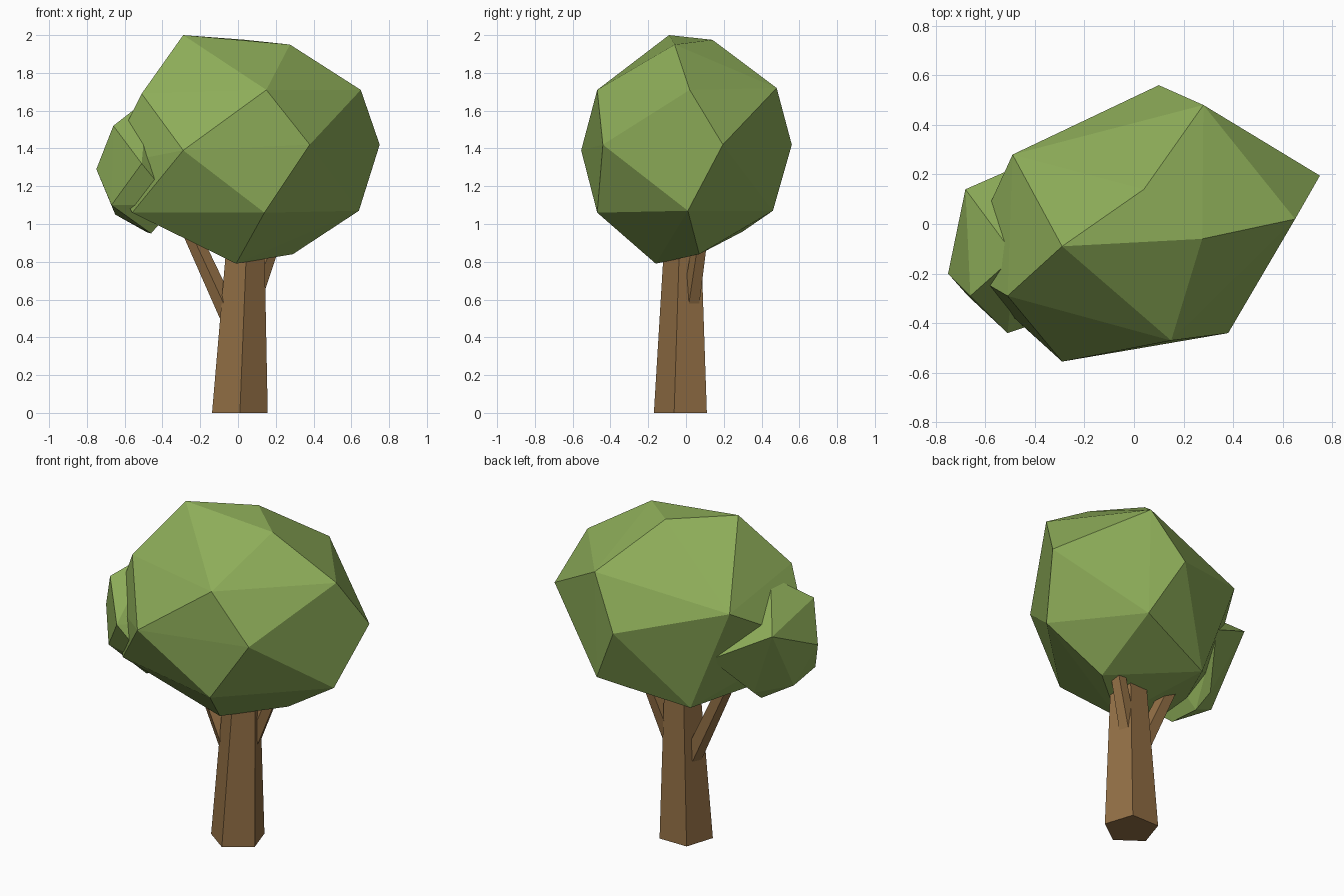
import bpy, bmesh, math
from mathutils import Vector

if "Cube" in bpy.data.objects:
    bpy.data.objects.remove(bpy.data.objects["Cube"])


def material(name, color):
    m = bpy.data.materials.new(name)
    m.diffuse_color = (*color, 1)
    m.use_nodes = True
    m.node_tree.nodes["Principled BSDF"].inputs["Base Color"].default_value = m.diffuse_color
    return m


LEAF = material("leaf_green", (0.27, 0.42, 0.10))
BARK = material("bark_brown", (0.29, 0.16, 0.06))


def finish(bm, name, mat):
    bmesh.ops.recalc_face_normals(bm, faces=bm.faces)
    me = bpy.data.meshes.new(name)
    bm.to_mesh(me)
    bm.free()
    me.materials.append(mat)
    ob = bpy.data.objects.new(name, me)
    bpy.context.collection.objects.link(ob)
    return ob


def faceted_clump(name, points):
    """Low-poly leaf clump: convex hull of its corner points."""
    bm = bmesh.new()
    for p in points:
        bm.verts.new(p)
    res = bmesh.ops.convex_hull(bm, input=bm.verts)
    loose = [v for v in bm.verts if not v.link_faces]
    bmesh.ops.delete(bm, geom=loose, context='VERTS')
    return finish(bm, name, LEAF)


def limb(name, start, end, r1, r2, sides=5, turn=0.0, flat=False):
    """Tapered limb; flat keeps the end rings horizontal."""
    a, b = Vector(start), Vector(end)
    rot = Vector((0, 0, 1)).rotation_difference(b - a)
    bm = bmesh.new()
    rings = []
    for c, r, t in ((a, r1, 0), (b, r2, turn)):
        ring = []
        for i in range(sides):
            ang = -math.pi / 2 + t + i * math.tau / sides
            v = Vector((r * math.cos(ang), r * math.sin(ang), 0))
            ring.append(bm.verts.new(c + (v if flat else rot @ v)))
        rings.append(ring)
    lo, hi = rings
    for i in range(sides):
        j = (i + 1) % sides
        bm.faces.new((lo[i], lo[j], hi[j], hi[i]))
    bm.faces.new(lo[::-1])
    bm.faces.new(hi)
    return finish(bm, name, BARK)


# Main crown
faceted_clump("crown", [
    (-.29, -.09, 2.0), (.04, .14, 1.975), (.275, -.06, 1.95),
    (.28, .48, 1.72), (.15, -.47, 1.71), (.65, .02, 1.71),
    (-.51, -.29, 1.69), (-.49, .28, 1.59),
    (-.29, -.555, 1.39), (.38, -.44, 1.42), (.75, .195, 1.42),
    (.10, .56, 1.42), (-.70, -.18, 1.31),
    (.14, -.47, 1.06), (.64, .01, 1.07), (.28, .46, 1.07),
    (-.56, -.31, 1.06), (-.24, .30, .96),
    (-.01, -.16, .79), (.29, .07, .84)])

# Small side clump
faceted_clump("side_clump", [
    (-.48, -.13, 1.66), (-.66, -.29, 1.52), (-.68, .14, 1.45),
    (-.75, -.20, 1.29), (-.51, -.44, 1.32), (-.36, .28, 1.28),
    (-.67, -.29, 1.10), (-.33, -.38, 1.10), (-.65, -.11, 1.05),
    (-.50, .06, 1.03), (-.46, -.22, .95), (-.48, -.04, .955),
    (-.2, -.1, 1.3)])

# Trunk and branches
limb("trunk", (.01, -.015, 0), (.04, -.01, 1.0), .155, .10, turn=.1, flat=True)
limb("left_branch", (-.03, -.01, .48), (-.27, -.01, 1.0), .055, .045)
limb("right_branch", (.07, .03, .58), (.22, .09, 1.0), .05, .04)
